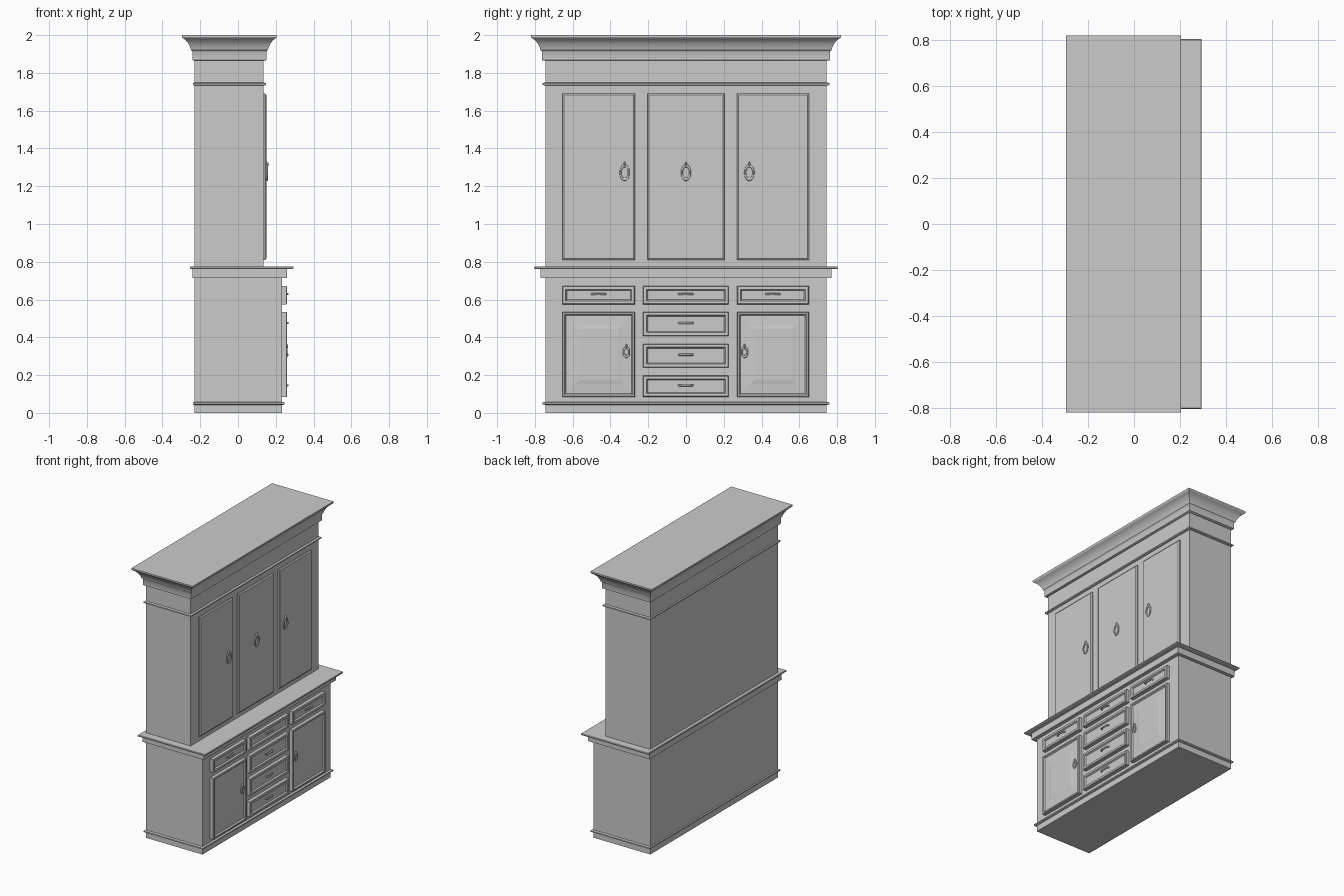
import bpy, bmesh, math

if "Cube" in bpy.data.objects:
    bpy.data.objects.remove(bpy.data.objects["Cube"])


def loft(name, rings, smooth=False):
    """Skin a stack of four-corner rings and cap both ends."""
    bm = bmesh.new()
    loops = [[bm.verts.new(p) for p in r] for r in rings]
    for a, b in zip(loops, loops[1:]):
        for i in range(4):
            j = (i + 1) % 4
            bm.faces.new((a[i], a[j], b[j], b[i]))
    bm.faces.new(loops[0])
    bm.faces.new(loops[-1])
    bmesh.ops.recalc_face_normals(bm, faces=bm.faces)
    me = bpy.data.meshes.new(name)
    bm.to_mesh(me)
    bm.free()
    ob = bpy.data.objects.new(name, me)
    bpy.context.collection.objects.link(ob)
    if smooth:
        finish(ob)
    return ob


def finish(ob):
    bpy.ops.object.select_all(action='DESELECT')
    bpy.context.view_layer.objects.active = ob
    ob.select_set(True)
    bpy.ops.object.shade_smooth_by_angle(angle=math.radians(30))


def stack(name, profile, smooth=False):
    """Horizontal rectangles: (x back, x front, half width, z)."""
    return loft(name, [[(a, -w, z), (b, -w, z), (b, w, z), (a, w, z)]
                       for a, b, w, z in profile], smooth)


def panel(name, y0, y1, z0, z1, steps):
    """Door or drawer front facing +x: steps are (inset, x)."""
    return loft(name, [[(x, y0 + i, z0 + i), (x, y1 - i, z0 + i),
                        (x, y1 - i, z1 - i), (x, y0 + i, z1 - i)]
                       for i, x in steps])


def ring_handle(name, x, y, z, ry, rz, r):
    # oval drop ring
    bpy.ops.mesh.primitive_torus_add(major_radius=1, minor_radius=r / ry,
                                     major_segments=32, minor_segments=10,
                                     rotation=(0, math.pi / 2, 0))
    ob = bpy.context.object
    ob.name = name + "_ring"
    bpy.ops.object.transform_apply(rotation=True)
    ob.scale = (ry, ry, rz)
    ob.location = (x + r, y, z)
    finish(ob)
    # pivot post above the ring
    bpy.ops.mesh.primitive_uv_sphere_add(segments=16, ring_count=8, radius=1,
                                         location=(x + 0.003, y, z + rz + r * 1.6))
    ob = bpy.context.object
    ob.name = name + "_post"
    ob.scale = (r * 2, r * 1.1, r * 2.8)
    finish(ob)


def bar_pull(name, x, y, z):
    cu = bpy.data.curves.new(name, 'CURVE')
    cu.dimensions = '3D'
    cu.bevel_depth = 0.0055
    cu.bevel_resolution = 2
    cu.use_fill_caps = True
    pts = [(-0.004, -0.037), (0.008, -0.034), (0.013, -0.024),
           (0.013, 0.024), (0.008, 0.034), (-0.004, 0.037)]
    sp = cu.splines.new('POLY')
    sp.points.add(len(pts) - 1)
    for p, (dx, dy) in zip(sp.points, pts):
        p.co = (x + dx, y + dy, z, 1)
    ob = bpy.data.objects.new(name, cu)
    bpy.context.collection.objects.link(ob)


# Carcasses
stack("lower_body", [(-0.23, 0.232, 0.745, 0), (-0.23, 0.232, 0.745, 0.73)])
stack("upper_body", [(-0.23, 0.135, 0.745, 0.77), (-0.23, 0.135, 0.745, 1.89)])

# Slim mouldings
for name, front, z in (("base_moulding", 0.232, 0.043), ("frieze_moulding", 0.135, 1.733)):
    stack(name, [(-0.232, front + 0.005, 0.75, z), (-0.238, front + 0.014, 0.76, z + 0.003),
                 (-0.238, front + 0.014, 0.76, z + 0.012), (-0.232, front + 0.005, 0.75, z + 0.015)])

# Counter with stepped underside
stack("counter_apron", [(-0.242, 0.26, 0.77, 0.715), (-0.242, 0.26, 0.77, 0.763)])
stack("countertop", [(-0.25, 0.29, 0.80, 0.762), (-0.255, 0.295, 0.805, 0.765),
                     (-0.255, 0.295, 0.805, 0.772), (-0.252, 0.292, 0.802, 0.775)])

# Cornice with concave sweep
flare = [(0.008, 1.865), (0.015, 1.869), (0.015, 1.912), (0.018, 1.918)]
for k in range(9):
    a = math.pi / 2 * k / 8
    flare.append((0.021 + 0.041 * (0.5 * k / 8 + 0.5 * (1 - math.cos(a))),
                  1.92 + 0.062 * (0.5 * k / 8 + 0.5 * math.sin(a))))
flare += [(0.066, 1.985), (0.069, 1.99), (0.069, 2.0)]
stack("cornice", [(-0.227 - o, 0.136 + o, 0.747 + o * 1.06, z) for o, z in flare], True)

# Upper doors with chamfered edges
for name, a, b, h in (("left", -0.655, -0.27, -0.325), ("centre", -0.205, 0.205, 0),
                      ("right", 0.27, 0.65, 0.335)):
    panel("upper_door_" + name, a, b, 0.81, 1.69,
          [(0, 0.13), (0, 0.144), (0.008, 0.150)])
    ring_handle("upper_handle_" + name, 0.15, h, 1.272, 0.022, 0.036, 0.005)

# Lower doors with raised field inside a narrow frame
for name, a, b, h in (("left", -0.655, -0.27, -0.315), ("right", 0.27, 0.65, 0.31)):
    panel("lower_door_" + name, a, b, 0.083, 0.534,
          [(0, 0.225), (0, 0.256), (0.004, 0.26), (0.013, 0.26),
           (0.019, 0.25), (0.07, 0.253), (0.09, 0.256)])
    ring_handle("lower_handle_" + name, 0.254, h, 0.322, 0.015, 0.024, 0.0045)

# Drawers with recessed fields and bar pulls
side, mid = (0.575, 0.672), (-0.228, 0.226)
drawers = [(-0.655, -0.27, *side), (0.27, 0.65, *side), (*mid, *side),
           (*mid, 0.407, 0.535), (*mid, 0.24, 0.366), (*mid, 0.085, 0.197)]
for n, (a, b, c, d) in enumerate(drawers):
    panel(f"drawer_{n}", a, b, c, d,
          [(0, 0.225), (0, 0.256), (0.004, 0.26), (0.018, 0.26), (0.024, 0.25)])
    bar_pull(f"drawer_pull_{n}", 0.25, (a + b) / 2, (c + d) / 2 + 0.005)
